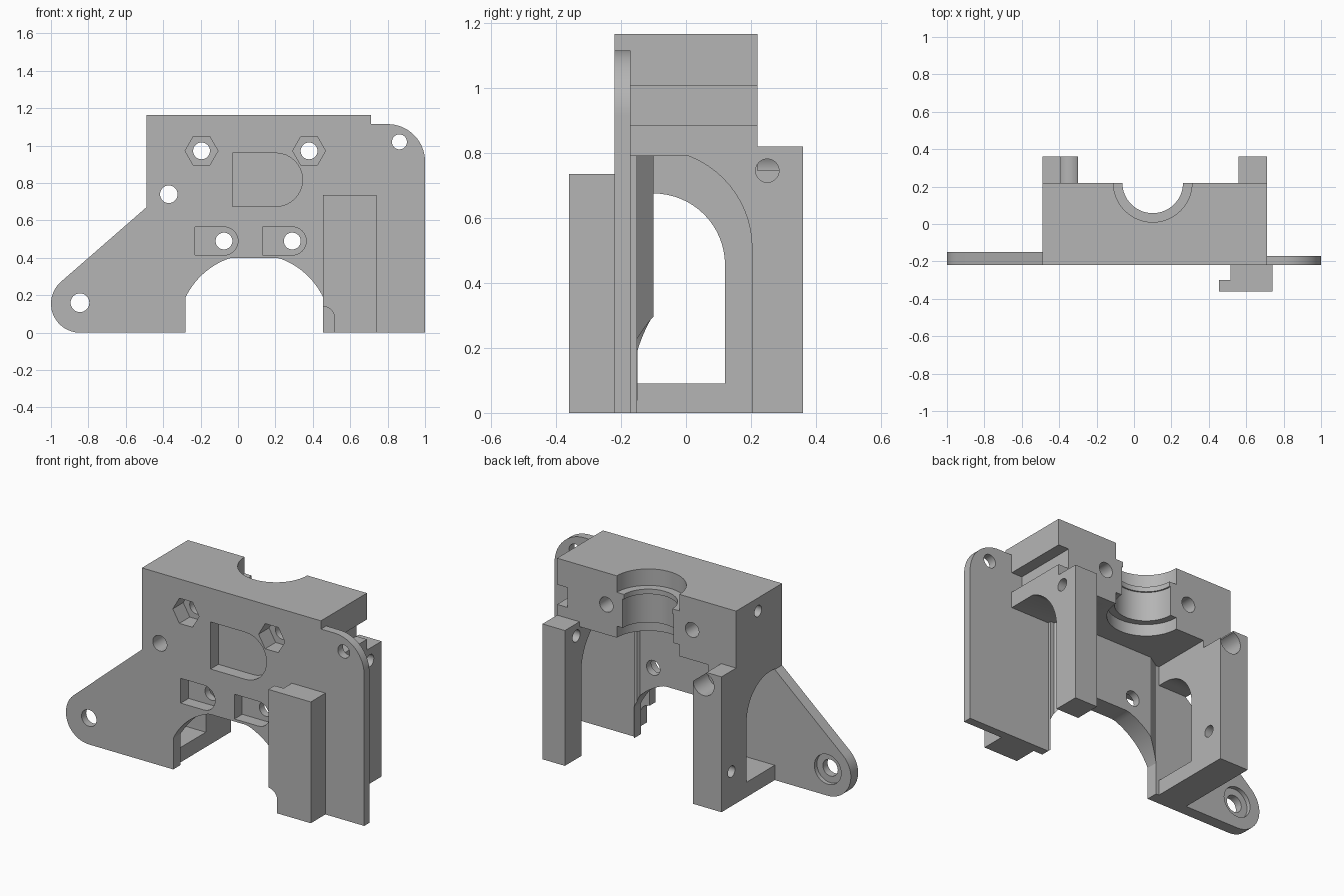
import bpy, bmesh
from math import cos, sin, pi, radians
from mathutils import Vector

if "Cube" in bpy.data.objects:
    bpy.data.objects.remove(bpy.data.objects["Cube"])

grey = bpy.data.materials.new("light grey")
grey.use_nodes = True
colour = (0.46, 0.46, 0.46, 1)
grey.diffuse_color = colour
grey.node_tree.nodes["Principled BSDF"].inputs["Base Color"].default_value = colour


def arc(u, v, r, start, end, n=16):
    """Points on an arc, angles in degrees."""
    angles = [radians(start + (end - start) * i / n) for i in range(n + 1)]
    return [(u + r * cos(a), v + r * sin(a)) for a in angles]


def prism(name, points, axis, lo, hi):
    """Extrude a 2D outline along an axis from lo to hi."""
    place = {"x": lambda u, v, w: (w, u, v),
             "y": lambda u, v, w: (u, w, v),
             "z": lambda u, v, w: (u, v, w)}[axis]
    bm = bmesh.new()
    face = bm.faces.new([bm.verts.new(place(u, v, lo)) for u, v in points])
    top = bmesh.ops.extrude_face_region(bm, geom=[face])["geom"]
    shift = Vector(place(0, 0, hi - lo))
    bmesh.ops.translate(bm, vec=shift, verts=[g for g in top if isinstance(g, bmesh.types.BMVert)])
    bmesh.ops.recalc_face_normals(bm, faces=bm.faces)
    mesh = bpy.data.meshes.new(name)
    bm.to_mesh(mesh)
    bm.free()
    mesh.materials.append(grey)
    obj = bpy.data.objects.new(name, mesh)
    bpy.context.collection.objects.link(obj)
    return obj


def box(name, x, y, z):
    return prism(name, [(x[0], y[0]), (x[1], y[0]), (x[1], y[1]), (x[0], y[1])], "z", *z)


def rod(name, u, v, r, axis, lo, hi, sides=40):
    return prism(name, arc(u, v, r, 0, 360 * (sides - 1) / sides, sides - 1), axis, lo, hi)


def combine(target, other, operation):
    """Apply a boolean and discard the operand."""
    mod = target.modifiers.new("boolean", "BOOLEAN")
    mod.operation = operation
    mod.solver = "EXACT"
    mod.object = other
    bpy.context.view_layer.objects.active = target
    bpy.ops.object.modifier_apply(modifier=mod.name)
    bpy.data.objects.remove(other)


def add(target, other):
    combine(target, other, "UNION")


def cut(target, other):
    combine(target, other, "DIFFERENCE")


# Front plate with the slanted wing and the rounded ear
outline = (arc(-0.845, 0.155, 0.155, 270, 132)
           + [(-0.49, 0.67), (-0.49, 1.165), (0.71, 1.165), (0.71, 1.115)]
           + arc(0.8, 0.915, 0.2, 90, 0) + [(1, 0)])
body = prism("bracket_body", outline, "y", -0.22, -0.15)
cut(body, box("ear_thinning", (0.455, 1.1), (-0.17, -0.1), (-0.1, 1.2)))

# Thick centre wall with chamfered ends
add(body, prism("centre_wall", [(0.455, -0.2), (0.455, -0.17), (0.38, -0.1), (-0.2, -0.1),
                                (-0.28, -0.15), (-0.28, -0.2)], "z", 0, 0.85))

# Large arch at the bottom, flattened at its top
arch = [(0.455, -0.1)] + [(u, min(v, 0.4)) for u, v in arc(0.0875, 0.012, 0.408, 25.8, 154.2, 40)]
cut(body, prism("bottom_arch", arch + [(-0.28, -0.1)], "y", -0.4, 0))

# Top block and its bearing bore
block = box("top_block", (-0.49, 0.71), (-0.19, 0.22), (0.79, 1.165))
for radius, low, high in ((0.21, 0.7, 0.86), (0.17, 0.8, 1.035),
                          (0.162, 1.03, 1.07), (0.21, 1.065, 1.3)):
    cut(block, rod("bore", 0.1, 0.22, radius, "z", low, high, 64))
add(body, block)

# Side walls with arched openings
profile = [(-0.19, 0), (0.36, 0), (0.36, 0.82), (0.22, 0.82), (0.22, 0.88), (-0.19, 0.88)]
left_wall = prism("wing_side_wall", profile, "x", -0.49, -0.30)
cut(left_wall, prism("window", [(-0.15, 0.09), (0.12, 0.09)] + arc(-0.1, 0.455, 0.22, 0, 90)
                     + [(-0.15, 0.675)], "x", -0.6, -0.2))
right_wall = prism("ear_side_wall", profile, "x", 0.56, 0.71)
cut(right_wall, prism("doorway", [(-0.3, -0.1), (0.203, -0.1)] + arc(-0.1, 0.507, 0.303, 0, 90)
                      + [(-0.3, 0.81)], "x", 0.5, 0.8))
add(body, left_wall)
add(body, right_wall)

# Slot along the ear side of the block
cut(body, box("side_slot", (0.64, 0.8), (-0.17, 0.3), (0.885, 1.005)))

# Guide rail on the front, with a lip and a rounded lower corner
rail = box("guide_rail", (0.515, 0.74), (-0.36, -0.2), (0, 0.735))
add(rail, box("rail_lip", (0.455, 0.6), (-0.36, -0.30), (0, 0.735)))
cut(rail, rod("lip_round", 0.455, 0.08, 0.06, "y", -0.5, -0.25))
cut(rail, box("lip_trim", (0.4, 0.515), (-0.5, -0.25), (-0.1, 0.08)))
add(body, rail)

# Hexagonal nut pockets with through bolts
for x in (-0.195, 0.38):
    cut(body, rod("nut_pocket", x, 0.972, 0.088, "y", -0.3, -0.12, 6))
    cut(body, rod("bolt_hole", x, 0.972, 0.045, "y", -0.3, 0.4))

# D-shaped pockets
for left, right, low, high in ((-0.23, 0, 0.415, 0.565), (0.13, 0.365, 0.415, 0.565),
                               (-0.03, 0.345, 0.675, 0.96)):
    r = (high - low) / 2
    cut(body, prism("d_pocket", [(left, high), (left, low)]
                    + arc(right - r, low + r, r, -90, 90), "y", -0.3, -0.145))
for x in (-0.075, 0.29):
    cut(body, rod("pocket_hole", x, 0.49, 0.045, "y", -0.3, 0))

# Mounting holes
cut(body, rod("wing_hole", -0.845, 0.16, 0.05, "y", -0.3, 0))
cut(body, rod("wing_counterbore", -0.845, 0.16, 0.09, "y", -0.175, 0))
cut(body, rod("ear_hole", 0.863, 1.02, 0.04, "y", -0.3, 0))
cut(body, rod("wall_hole", -0.37, 0.74, 0.047, "y", -0.3, 0.5))
cut(body, rod("wall_counterbore", -0.37, 0.745, 0.07, "y", 0.22, 0.5))
cut(body, box("counterbore_relief", (-0.39, -0.25), (0.22, 0.5), (0.745, 0.9)))

# Cross holes through the legs and the block side
cut(body, rod("leg_hole", 0.25, 0.745, 0.036, "x", 0.5, 0.8))
cut(body, rod("lower_leg_hole", 0.265, 0.21, 0.034, "x", -0.6, -0.2))
cut(body, rod("block_side_hole", 0.01, 1.085, 0.034, "x", -0.6, -0.35))

# Smooth round surfaces, keep edges sharp
bpy.ops.object.select_all(action="DESELECT")
body.select_set(True)
bpy.context.view_layer.objects.active = body
bpy.ops.object.shade_smooth_by_angle(angle=radians(25))
